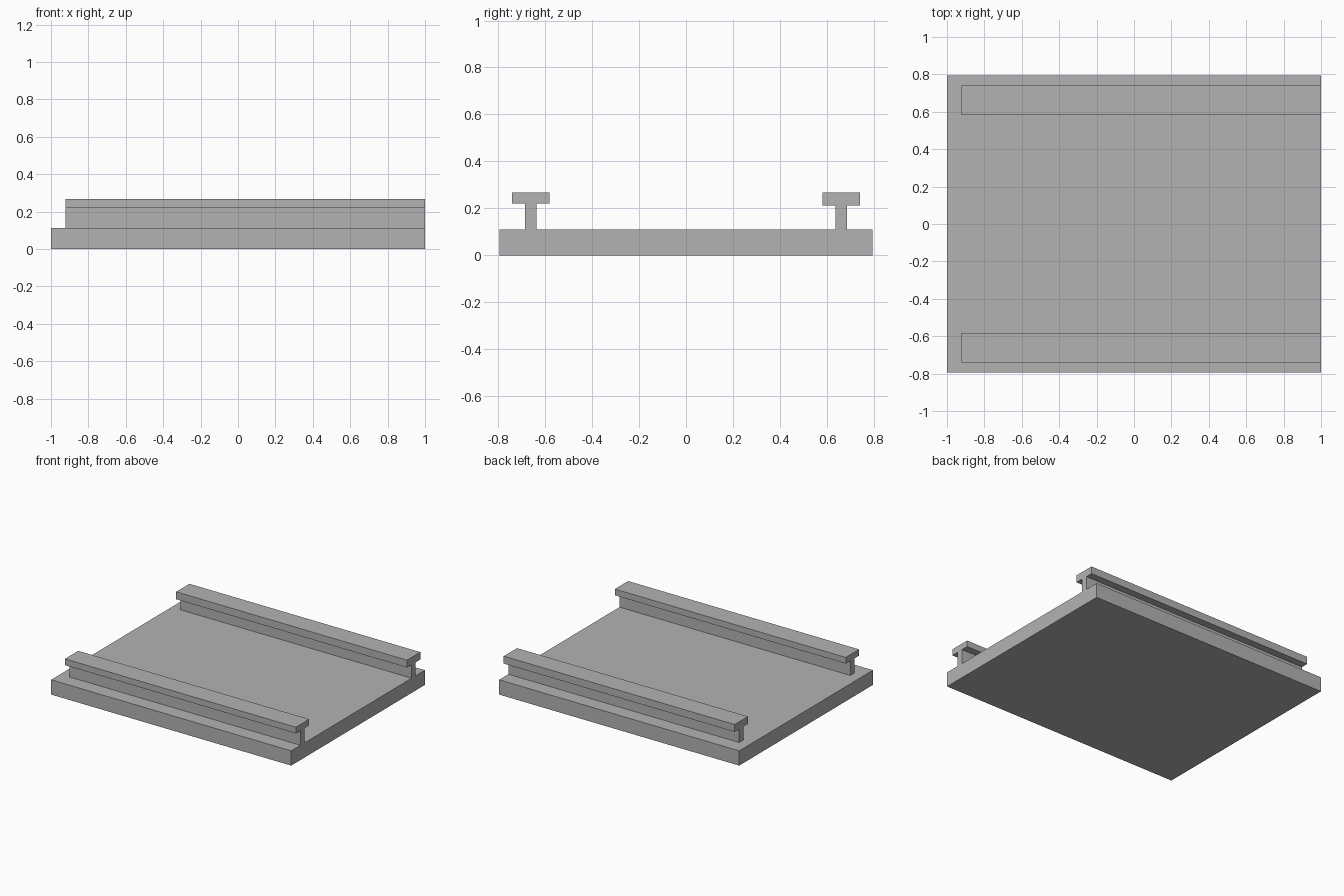
import bpy
import bmesh

# Remove the default object
cube = bpy.data.objects.get("Cube")
if cube:
    bpy.data.objects.remove(cube, do_unlink=True)

# Single plain grey
GREY = (0.45, 0.45, 0.45, 1.0)
grey = bpy.data.materials.new("plain_grey")
grey.use_nodes = True
grey.diffuse_color = GREY
grey.node_tree.nodes["Principled BSDF"].inputs["Base Color"].default_value = GREY


def extrude_along_x(name, profile, x0, x1):
    """Solid with a constant (y, z) profile between two x positions."""
    bm = bmesh.new()
    face = bm.faces.new([bm.verts.new((x0, y, z)) for y, z in profile])
    out = bmesh.ops.extrude_face_region(bm, geom=[face])
    ends = [v for v in out["geom"] if isinstance(v, bmesh.types.BMVert)]
    bmesh.ops.translate(bm, verts=ends, vec=(x1 - x0, 0, 0))
    bmesh.ops.recalc_face_normals(bm, faces=bm.faces)
    mesh = bpy.data.meshes.new(name)
    bm.to_mesh(mesh)
    bm.free()
    mesh.materials.append(grey)
    obj = bpy.data.objects.new(name, mesh)
    bpy.context.collection.objects.link(obj)
    return obj


BASE_TOP, RAIL_TOP = 0.111, 0.268
HALF_DEPTH = 0.795
RAIL_Y, CAP_HALF, WEB_HALF = 0.661, 0.079, 0.024

# Flat base plate
extrude_along_x("base_plate", [(-HALF_DEPTH, 0), (HALF_DEPTH, 0),
                               (HALF_DEPTH, BASE_TOP), (-HALF_DEPTH, BASE_TOP)], -1, 1)

# T-shaped rails, flush with the +x edge; the rear cap is slightly thicker
for name, y, cap_bottom in (("front_rail", -RAIL_Y, 0.221),
                            ("back_rail", RAIL_Y, 0.212)):
    half = [(WEB_HALF, BASE_TOP), (WEB_HALF, cap_bottom),
            (CAP_HALF, cap_bottom), (CAP_HALF, RAIL_TOP)]
    profile = [(y + d, z) for d, z in half] + [(y - d, z) for d, z in reversed(half)]
    extrude_along_x(name, profile, -0.923, 1)
